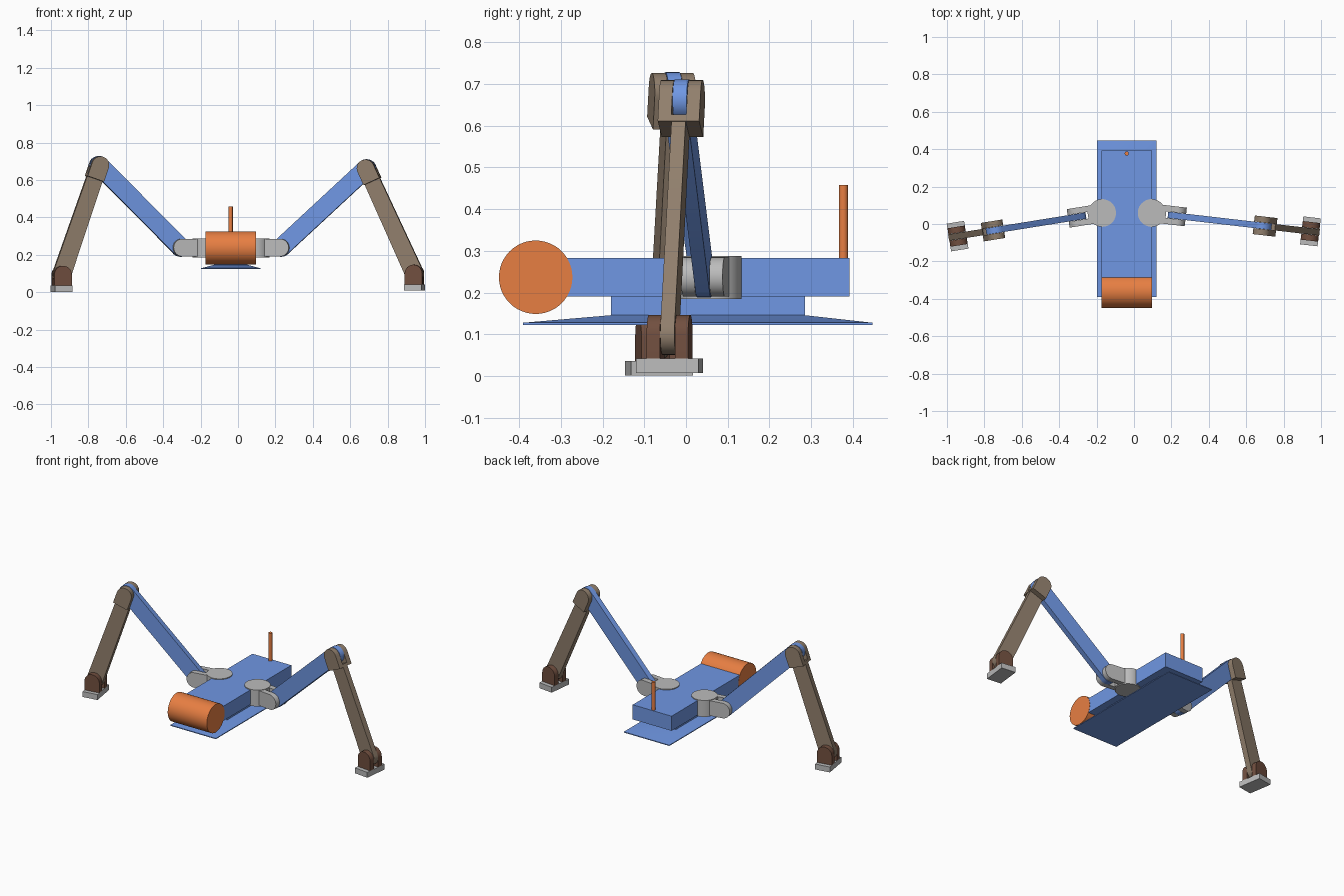
import bpy, bmesh, math
from mathutils import Matrix, Vector

if "Cube" in bpy.data.objects:
    bpy.data.objects.remove(bpy.data.objects["Cube"])

def material(name, rgb):
    m = bpy.data.materials.new(name)
    m.diffuse_color = (*rgb, 1)
    m.use_nodes = True
    m.node_tree.nodes["Principled BSDF"].inputs["Base Color"].default_value = m.diffuse_color
    return m

BLUE = material("blue", (0.16, 0.31, 0.77))
ORANGE = material("orange", (0.80, 0.21, 0.055))
BROWN = material("brown", (0.28, 0.21, 0.15))
DARK = material("dark_brown", (0.165, 0.078, 0.05))
GREY = material("grey", (0.5, 0.5, 0.5))

CX, HUB_Y, HIP_Z = -0.039, 0.059, 0.238
R, GAP, WIDE = 0.047, 0.018, 0.05      # joint radius, half gap, half fork width
FLOOR, BASE = 0.06, 0.077              # fork slot floor and fork base distances
ANKLE_DROP = 0.058                     # ankle axis above the foot pad

def finish(name, bm, mat):
    bmesh.ops.recalc_face_normals(bm, faces=bm.faces)
    me = bpy.data.meshes.new(name)
    bm.to_mesh(me)
    bm.free()
    me.shade_smooth()
    me.set_sharp_from_angle(angle=math.radians(30))
    me.materials.append(mat)
    ob = bpy.data.objects.new(name, me)
    bpy.context.collection.objects.link(ob)
    return ob

def prism(bm, pts, y0, y1, mx):
    """Extrude an x-z outline along y."""
    a = [bm.verts.new(mx @ Vector((x, y0, z))) for x, z in pts]
    b = [bm.verts.new(mx @ Vector((x, y1, z))) for x, z in pts]
    bm.faces.new(a)
    bm.faces.new(b[::-1])
    for i in range(len(a)):
        j = (i + 1) % len(a)
        bm.faces.new((a[i], b[i], b[j], a[j]))

def arc(cx, start, r, n=16):
    return [(cx + r * math.cos(start + math.pi * i / n),
             r * math.sin(start + math.pi * i / n)) for i in range(n + 1)]

def rect(x0, x1, z0, z1):
    return [(x0, z0), (x1, z0), (x1, z1), (x0, z1)]

def levels(name, rows, mat):
    """Stack of rectangles (half width, y0, y1, z) joined into a solid."""
    bm = bmesh.new()
    rings = [[bm.verts.new((CX + sx * h, y, z)) for sx, y in
              ((-1, y0), (1, y0), (1, y1), (-1, y1))] for h, y0, y1, z in rows]
    bm.faces.new(rings[0])
    bm.faces.new(rings[-1])
    for a, b in zip(rings, rings[1:]):
        for i in range(4):
            j = (i + 1) % 4
            bm.faces.new((a[i], a[j], b[j], b[i]))
    finish(name, bm, mat)

def cylinder(name, r, length, mx, mat):
    bm = bmesh.new()
    bmesh.ops.create_cone(bm, cap_ends=True, segments=48, radius1=r, radius2=r,
                          depth=length, matrix=mx)
    return finish(name, bm, mat)

def bar(name, length, mx, mat, x0=None):
    """Flat link with round ends, or a square start at x0."""
    bm = bmesh.new()
    start = arc(0, math.pi / 2, R + 0.002) if x0 is None else [(x0, R - 0.003), (x0, 0.003 - R)]
    prism(bm, start + arc(length, -math.pi / 2, R + 0.002), 0.001 - GAP, GAP - 0.001, mx)
    finish(name, bm, mat)

def fork(name, mx, mat, base=BASE):
    """Two round-ended prongs joined by a web; +x points to the base."""
    bm = bmesh.new()
    floor = min(FLOOR, base)
    side = arc(0, math.pi / 2, R) + [(floor, -R), (floor, R)]
    prism(bm, side, -WIDE, -GAP, mx)
    prism(bm, side, GAP, WIDE, mx)
    if base > floor:
        prism(bm, rect(floor, base, -R, R), -WIDE, WIDE, mx)
    finish(name, bm, mat)

# Body, under block, skid plate
levels("body", [(0.135, -0.31, 0.392, 0.191), (0.135, -0.31, 0.392, 0.283)], BLUE)
levels("under_block", [(0.09, -0.18, 0.285, 0.146), (0.09, -0.18, 0.285, 0.191)], BLUE)
levels("skid_plate", [(0.158, -0.39, 0.447, 0.123), (0.158, -0.39, 0.447, 0.128),
                      (0.09, -0.18, 0.285, 0.146)], BLUE)

# Front drum and rear antenna
cylinder("front_drum", 0.088, 0.272, Matrix.Translation((CX, -0.36, 0.237))
         @ Matrix.Rotation(math.pi / 2, 4, 'Y'), ORANGE)
cylinder("antenna", 0.011, 0.178, Matrix.Translation((CX, 0.377, 0.369)), ORANGE)

def frame(leg, p, q):
    """Frame at p in the leg plane with x toward q."""
    ang = math.atan2(q[1] - p[1], q[0] - p[0])
    return leg @ Matrix.Translation((p[0], 0, p[1])) @ Matrix.Rotation(-ang, 4, 'Y')

def build_leg(side, hub_x, yaw, knee, ankle):
    leg = Matrix.Translation((hub_x, HUB_Y, 0)) @ Matrix.Rotation(math.radians(yaw), 4, 'Z')
    hip = (0.137, HIP_Z)
    # Shoulder hub and fork
    cylinder(side + "_shoulder_hub", 0.074, 0.103,
             Matrix.Translation((hub_x, HUB_Y, 0.2365)), GREY)
    fork(side + "_shoulder_fork", frame(leg, hip, (0, HIP_Z)), GREY, 0.09)
    # Upper arm, knee fork and shin
    bar(side + "_upper_leg", math.dist(hip, knee), frame(leg, hip, knee), BLUE)
    shin = frame(leg, knee, ankle)
    fork(side + "_knee_fork", shin, BROWN)
    bar(side + "_shin", math.dist(knee, ankle), shin, BROWN, BASE)
    # Ankle fork and foot pad
    fork(side + "_ankle_fork", frame(leg, ankle, (ankle[0], 0)), DARK, ANKLE_DROP)
    bm = bmesh.new()
    top = ankle[1] - ANKLE_DROP
    prism(bm, rect(ankle[0] - 0.047, ankle[0] + 0.047, top - 0.034, top), -0.075, 0.075, leg)
    finish(side + "_foot_pad", bm, GREY)

build_leg("left", CX - 0.131, 180 + 9.1, (0.580, 0.679), (0.783, 0.094))
build_leg("right", CX + 0.133, -6.6, (0.597, 0.662), (0.855, 0.100))
